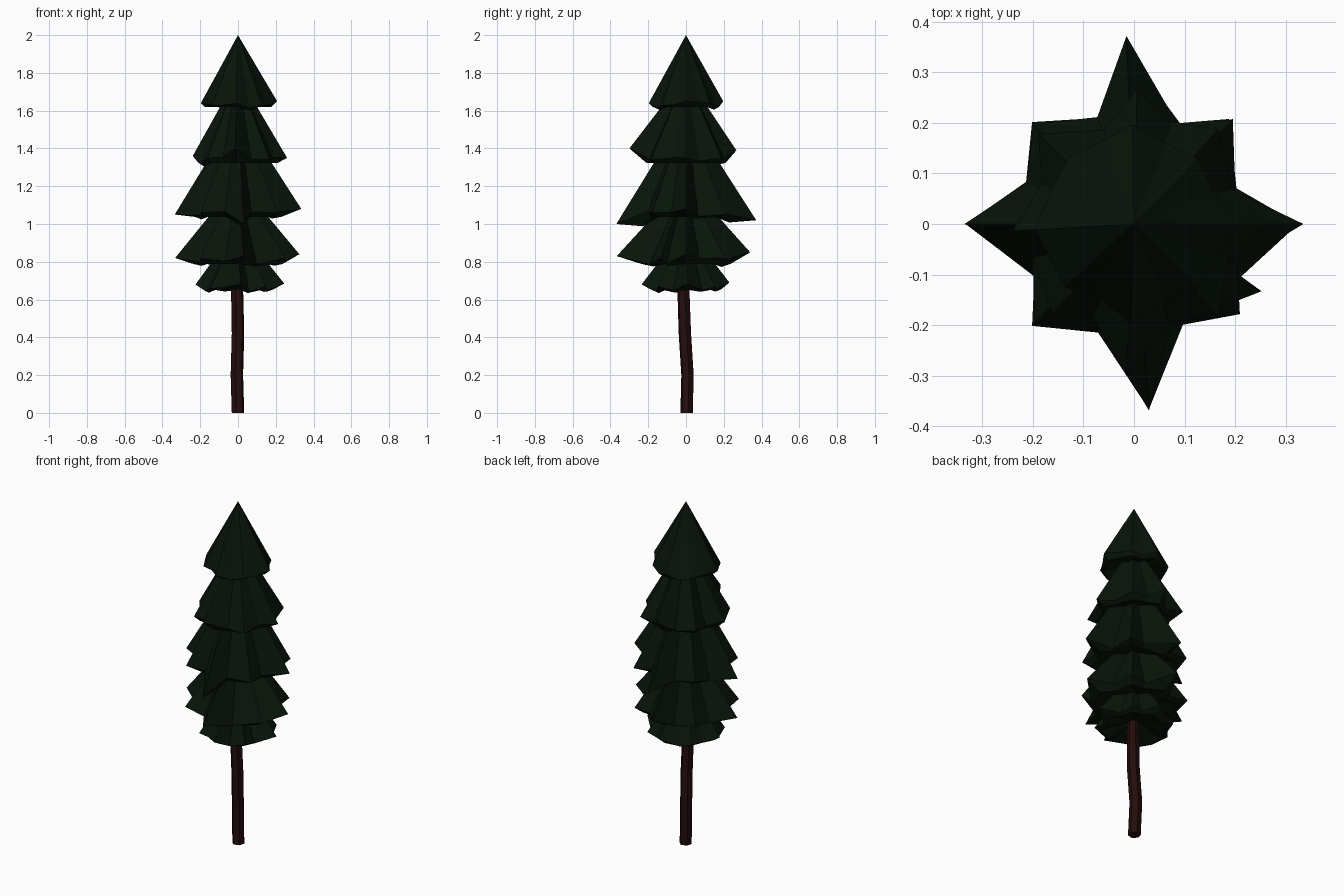
import bpy, bmesh, math, random

if "Cube" in bpy.data.objects:
    bpy.data.objects.remove(bpy.data.objects["Cube"])

random.seed(11)


def material(name, rgb):
    m = bpy.data.materials.new(name)
    m.diffuse_color = (*rgb, 1)
    m.use_nodes = True
    m.node_tree.nodes["Principled BSDF"].inputs["Base Color"].default_value = m.diffuse_color
    return m


GREEN = material("dark_needles", (0.0025, 0.007, 0.003))
BROWN = material("dark_bark", (0.018, 0.004, 0.004))


def finish(name, bm, mat):
    bmesh.ops.recalc_face_normals(bm, faces=bm.faces[:])
    me = bpy.data.meshes.new(name)
    bm.to_mesh(me)
    bm.free()
    me.materials.append(mat)
    ob = bpy.data.objects.new(name, me)
    bpy.context.collection.objects.link(ob)


def bridge(bm, a, b):
    n = len(a)
    for i in range(n):
        j = (i + 1) % n
        bm.faces.new((a[i], a[j], b[j], b[i]))


def fan(bm, ring, tip):
    for i in range(len(ring)):
        bm.faces.new((ring[i], ring[(i + 1) % len(ring)], tip))


def tier(name, apex, tips, heights, valley_r, valley_z, lip, roof, turn=()):
    """Jagged cone: 8 branch tips with valleys between, a lip and a hollow underside."""
    bm = bmesh.new()
    outer, inner = [], []
    for i in range(16):
        a = math.tau * i / 16
        if i % 2:
            r = valley_r * random.uniform(0.92, 1.05)
            z = valley_z + random.uniform(-0.018, 0.018)
            a += random.uniform(-0.1, 0.1)
        else:
            r, z = tips[i // 2], heights[i // 2]
            a += turn[i // 2] if turn else random.uniform(-0.06, 0.06)
        outer.append(bm.verts.new((r * math.cos(a), r * math.sin(a), z)))
        q = min(r * 0.9, valley_r * 1.02)
        inner.append(bm.verts.new((q * math.cos(a), q * math.sin(a), min(z, valley_z) - lip)))
    fan(bm, outer, bm.verts.new((0, 0, apex)))
    bridge(bm, outer, inner)
    fan(bm, inner, bm.verts.new((0, 0, roof)))
    finish(name, bm, GREEN)


# Foliage tiers: tips run counter-clockwise from +x
tier("foliage_top", 2.0,
     [0.207, 0.18, 0.197, 0.185, 0.197, 0.185, 0.197, 0.18],
     [1.65, 1.64, 1.65, 1.63, 1.64, 1.63, 1.64, 1.63], 0.172, 1.63, 0.01, 1.66)
tier("foliage_upper", 1.79,
     [0.26, 0.25, 0.267, 0.26, 0.24, 0.24, 0.30, 0.25],
     [1.35, 1.35, 1.39, 1.36, 1.36, 1.35, 1.40, 1.34], 0.205, 1.335, 0.012, 1.39)
tier("foliage_middle", 1.60,
     [0.335, 0.285, 0.372, 0.28, 0.335, 0.28, 0.37, 0.275],
     [1.08, 1.05, 1.02, 1.07, 1.05, 1.06, 1.00, 1.06], 0.225, 1.05, 0.012, 1.10,
     [0, 0.03, 0.04, 0, 0, 0, 0.08, 0.08])
tier("foliage_lower", 1.23,
     [0.325, 0.28, 0.34, 0.285, 0.333, 0.285, 0.368, 0.285],
     [0.84, 0.82, 0.85, 0.81, 0.82, 0.82, 0.83, 0.82], 0.23, 0.80, 0.012, 0.84,
     [0, 0.05, 0.04, 0, 0, 0, 0.08, 0.3])
tier("foliage_bottom", 0.99,
     [0.245, 0.21, 0.23, 0.21, 0.225, 0.21, 0.235, 0.21],
     [0.685, 0.67, 0.69, 0.67, 0.68, 0.66, 0.68, 0.67], 0.18, 0.66, 0.008, 0.70)

# Trunk: slightly crooked six-sided stem tapering up inside the foliage
SIDES = 6
PATH = [(0, 0.003, 0, 0.034), (-0.006, 0.008, 0.2, 0.034), (0.0, -0.006, 0.42, 0.034),
        (-0.005, -0.014, 0.66, 0.033), (0, 0, 1.2, 0.022)]
bm = bmesh.new()
rings = [[bm.verts.new((x + r * math.cos(math.tau * k / SIDES + 0.25),
                        y + r * math.sin(math.tau * k / SIDES + 0.25), z)) for k in range(SIDES)]
         for x, y, z, r in PATH]
for lower, upper in zip(rings, rings[1:]):
    bridge(bm, lower, upper)
bm.faces.new(rings[0])
fan(bm, rings[-1], bm.verts.new((0, 0, 1.998)))
finish("trunk", bm, BROWN)
